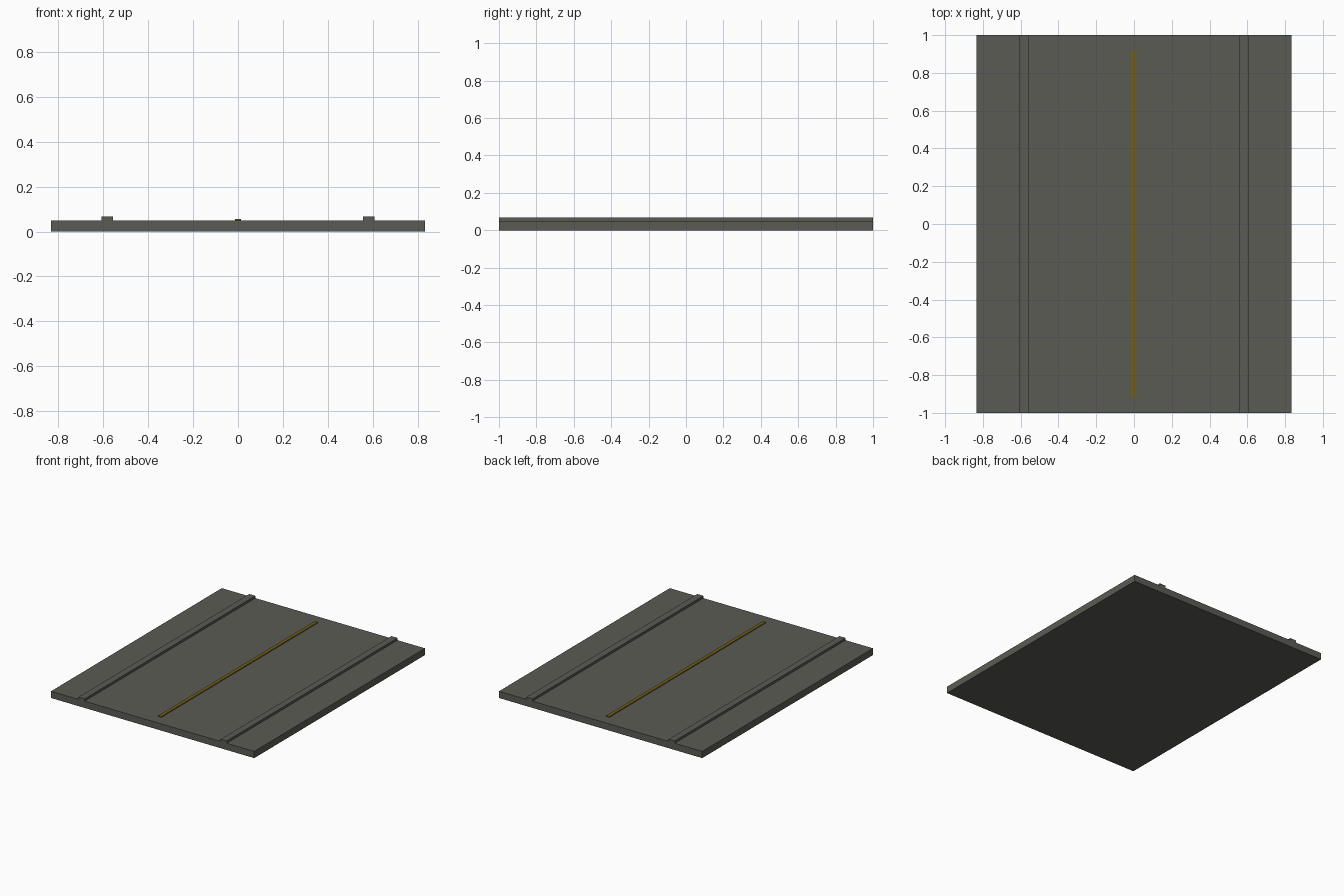
import bpy

if "Cube" in bpy.data.objects:
    bpy.data.objects.remove(bpy.data.objects["Cube"])


def material(name, rgb):
    m = bpy.data.materials.new(name)
    m.diffuse_color = (*rgb, 1.0)
    m.use_nodes = True
    m.node_tree.nodes["Principled BSDF"].inputs["Base Color"].default_value = m.diffuse_color
    return m


def box(name, x, y, z, mat):
    """Box from (min, max) ranges on each axis."""
    bpy.ops.mesh.primitive_cube_add(size=1)
    ob = bpy.context.object
    ob.name = name
    for v in ob.data.vertices:
        v.co = [r[0] if c < 0 else r[1] for c, r in zip(v.co, (x, y, z))]
    ob.data.materials.append(mat)
    return ob


grey = material("dark warm grey", (0.105, 0.105, 0.09))
yellow = material("dull yellow", (0.17, 0.11, 0.01))

# Flat slab
box("floor_slab", (-0.8333, 0.8333), (-1, 1), (0, 0.05), grey)

# Raised rails along both sides
for side, cx in (("left", -0.583), ("right", 0.583)):
    box(side + "_rail", (cx - 0.025, cx + 0.025), (-1, 1), (0.05, 0.067), grey)

# Thin centre stripe
box("centre_stripe", (-0.0125, 0.0125), (-0.917, 0.917), (0.05, 0.0567), yellow)
